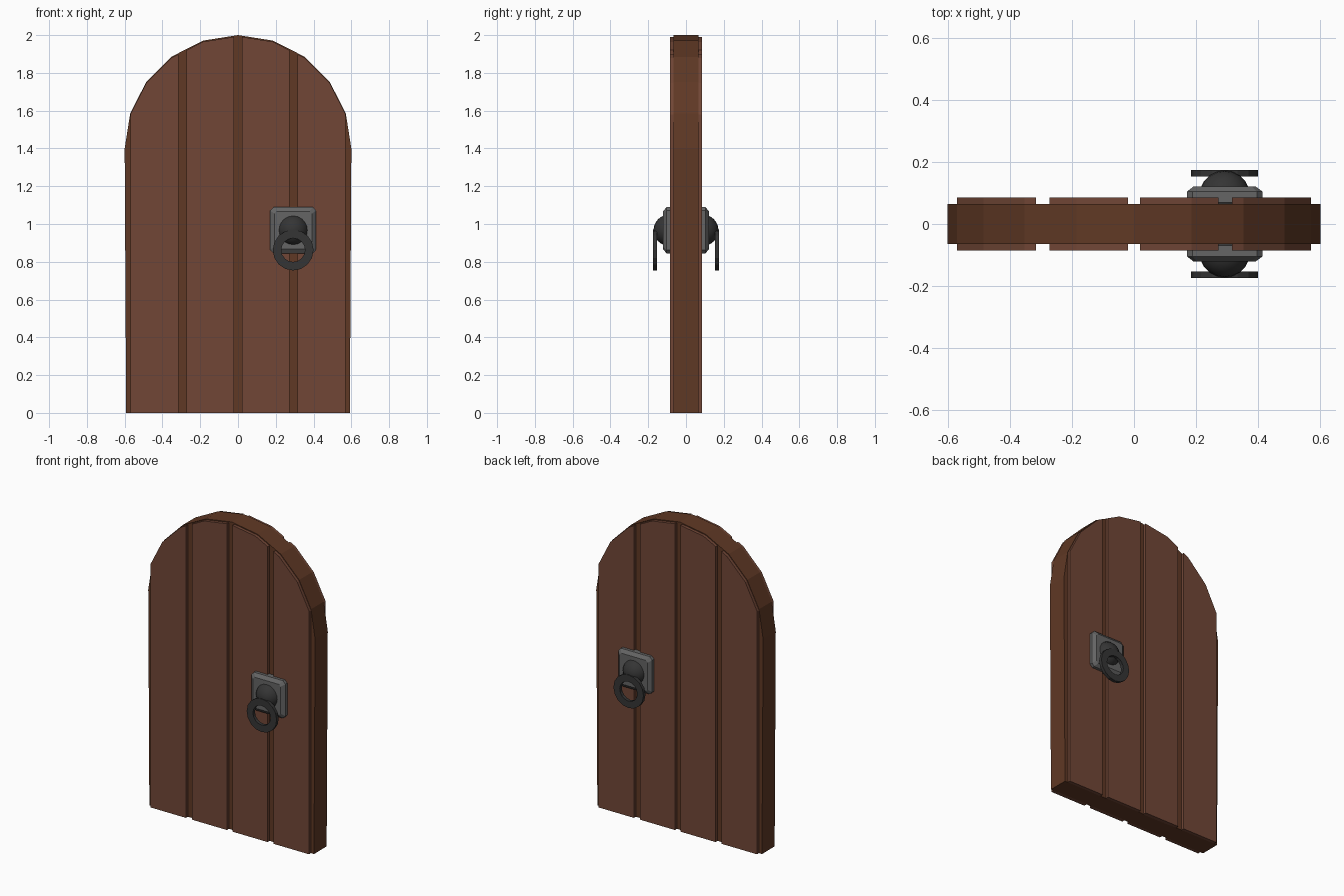
import bpy, bmesh, math

if "Cube" in bpy.data.objects:
    bpy.data.objects.remove(bpy.data.objects["Cube"])

def material(name, rgb):
    m = bpy.data.materials.new(name)
    m.diffuse_color = (*rgb, 1)
    m.use_nodes = True
    m.node_tree.nodes["Principled BSDF"].inputs["Base Color"].default_value = m.diffuse_color
    return m

CORE = material("dark_wood", (0.115, 0.04, 0.018))
WOOD = material("wood", (0.165, 0.062, 0.037))
PLATE = material("iron", (0.13, 0.13, 0.13))
DARK = material("dark_iron", (0.035, 0.035, 0.035))

def finish(name, bm, mat, mirror=True):
    bmesh.ops.recalc_face_normals(bm, faces=bm.faces)
    me = bpy.data.meshes.new(name)
    bm.to_mesh(me)
    bm.free()
    ob = bpy.data.objects.new(name, me)
    bpy.context.collection.objects.link(ob)
    me.materials.append(mat)
    if mirror:  # same part on the back face
        md = ob.modifiers.new("back_copy", 'MIRROR')
        md.use_axis = (False, True, False)
        md.use_clip = False
        md.use_mirror_merge = False
    return ob

def loft(name, sections, mat, mirror=True):
    """Join (y, [(x, z), ...]) outlines along y and cap both ends."""
    bm = bmesh.new()
    rings = [[bm.verts.new((x, y, z)) for x, z in pts] for y, pts in sections]
    n = len(rings[0])
    for a, b in zip(rings, rings[1:]):
        for i in range(n):
            j = (i + 1) % n
            bm.faces.new((a[i], a[j], b[j], b[i]))
    bm.faces.new(rings[0])
    bm.faces.new(rings[-1])
    return finish(name, bm, mat, mirror)

# Arched core slab
arch = [(-0.6 * math.cos(math.pi * i / 10), 1.4 + 0.6 * math.sin(math.pi * i / 10)) for i in range(11)]
outline = [(-0.592, 0)] + arch + [(0.592, 0)]
loft("door_core", [(-0.065, outline), (0.065, outline)], CORE, False)

def arch_z(x):
    for (x0, z0), (x1, z1) in zip(arch, arch[1:]):
        if x0 <= x <= x1:
            return z0 + (z1 - z0) * (x - x0) / (x1 - x0)

# Four planks per face, tops following the arch
for k, (a, b) in enumerate([(-0.57, -0.315), (-0.273, -0.02), (0.02, 0.273), (0.315, 0.57)]):
    xs = [a] + [x for x, _ in arch if a + 0.005 < x < b - 0.005] + [b]
    pts = [(a, 0)] + [(x, arch_z(x) - 0.006) for x in xs] + [(b, 0)]
    loft(f"plank_{k + 1}", [(-0.06, pts), (-0.085, pts)], WOOD)

# Handle plate with clipped corners and a tapered face
CX, CZ = 0.292, 0.967
def plate(h, c):
    return [(CX + sx, CZ + sz) for sx, sz in
            [(-h, -h + c), (-h + c, -h), (h - c, -h), (h, -h + c),
             (h, h - c), (h - c, h), (-h + c, h), (-h, h - c)]]
loft("handle_plate", [(-0.07, plate(0.122, 0.018)), (-0.104, plate(0.122, 0.018)),
                      (-0.121, plate(0.1, 0.012))], PLATE)

# Round boss that holds the ring
bm = bmesh.new()
bmesh.ops.create_uvsphere(bm, u_segments=20, v_segments=12, radius=0.082)
bmesh.ops.translate(bm, verts=bm.verts, vec=(CX, -0.09, CZ))
boss = finish("handle_boss", bm, DARK)
for p in boss.data.polygons:
    p.use_smooth = True

# Flat pull ring
bm = bmesh.new()
N = 16
rows = []
for i in range(N):
    t = 2 * math.pi * i / N
    rows.append([bm.verts.new((CX + r * math.cos(t), y, 0.862 + r * math.sin(t)))
                 for r, y in [(0.108, -0.153), (0.108, -0.174), (0.063, -0.174), (0.063, -0.153)]])
for i in range(N):
    a, b = rows[i], rows[(i + 1) % N]
    for j in range(4):
        k = (j + 1) % 4
        bm.faces.new((a[j], a[k], b[k], b[j]))
finish("pull_ring", bm, DARK)
